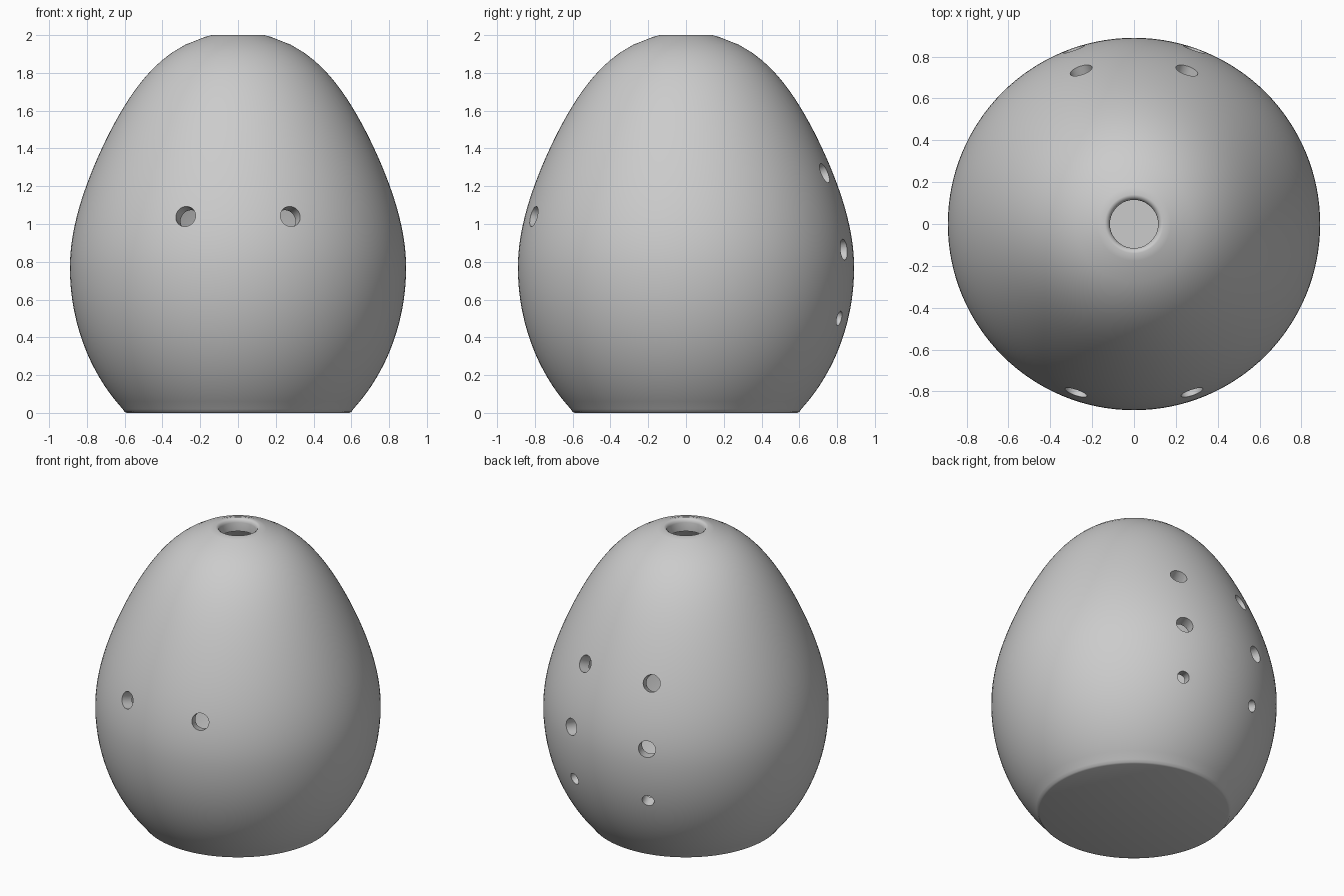
import bpy, bmesh, math
from mathutils import Vector

cube = bpy.data.objects.get("Cube")
if cube:
    bpy.data.objects.remove(cube, do_unlink=True)

WALL = 0.08
WIDEST = 0.77          # height of the widest ring
SEGMENTS = 128

clay = bpy.data.materials.new("plain_grey")
clay.use_nodes = True
clay.diffuse_color = (0.6, 0.6, 0.6, 1)
clay.node_tree.nodes["Principled BSDF"].inputs["Base Color"].default_value = (0.6, 0.6, 0.6, 1)


def egg_radius(z):
    """Outer radius: a rounder lower half and a more pointed upper half."""
    if z < WIDEST:
        return 0.89 * math.sqrt(1 - ((z - WIDEST) / 1.03) ** 2)
    t = (z - WIDEST) / 1.245
    return 0.89 * math.sqrt(1 - t * t) * (1 - 0.12 * t * t * (1 - t) * 4)


def egg_normal(z):
    """Outward direction in the (radius, height) plane."""
    slope = (egg_radius(z + 0.01) - egg_radius(z - 0.01)) / 0.02
    return Vector((1, -slope)).normalized()


def lathe(name, profile):
    bm = bmesh.new()
    verts = [bm.verts.new((r, 0, z)) for r, z in profile]
    edges = [bm.edges.new(pair) for pair in zip(verts, verts[1:])]
    bmesh.ops.spin(bm, geom=verts + edges, cent=(0, 0, 0), axis=(0, 0, 1),
                   angle=math.tau, steps=SEGMENTS, use_merge=False)
    bmesh.ops.remove_doubles(bm, verts=bm.verts, dist=0.0002)
    bmesh.ops.recalc_face_normals(bm, faces=bm.faces)
    mesh = bpy.data.meshes.new(name)
    bm.to_mesh(mesh)
    bm.free()
    obj = bpy.data.objects.new(name, mesh)
    bpy.context.collection.objects.link(obj)
    mesh.materials.append(clay)
    return obj


# Closed hollow section: base, outside, rounded mouth, inside, inner floor
heights = [0.02 + 1.97 * i / 48 for i in range(49)]
outer = [Vector((egg_radius(z), z)) for z in heights]
inner = [p - WALL * egg_normal(p.y) for p in outer]
inner = [p for p in inner if p.x > 0.13 and p.y > WALL + 0.01]
profile = [(0, 0), (0.588, 0), (0.6, 0.005)] + [tuple(p) for p in outer]
profile += [(0.14, 2.0), (0.13, 1.998), (0.12, 1.99), (0.115, 1.975), (0.115, 1.915)]
profile += [tuple(p) for p in reversed(inner)] + [(inner[0].x - 0.01, WALL), (0, WALL)]
shell = lathe("egg_shell", profile)

# Holes drilled square to the surface: height, radius, side of the body
holes = [(1.04, 0.055, -1), (1.27, 0.055, 1), (0.865, 0.055, 1), (0.5, 0.039, 1)]
turn = math.radians(19)
cutters = []
for z, radius, side in holes:
    for hand in (-1, 1):
        out, up = egg_normal(z)
        across, along = hand * math.sin(turn), side * math.cos(turn)
        r = egg_radius(z)
        bpy.ops.mesh.primitive_cylinder_add(vertices=40, radius=radius, depth=0.36,
                                            location=(across * r, along * r, z))
        drill = bpy.context.object
        drill.name = "hole_cutter"
        drill.hide_render = True
        axis = Vector((across * out, along * out, up))
        drill.rotation_euler = axis.to_track_quat("Z", "Y").to_euler()
        drill.data.materials.append(clay)
        cutters.append(drill)

bpy.ops.object.select_all(action="DESELECT")
shell.select_set(True)
bpy.context.view_layer.objects.active = shell
for drill in cutters:
    cut = shell.modifiers.new("hole", "BOOLEAN")
    cut.operation = "DIFFERENCE"
    cut.solver = "EXACT"
    cut.object = drill
    bpy.ops.object.modifier_apply(modifier=cut.name)
    bpy.data.objects.remove(drill, do_unlink=True)

bpy.ops.object.shade_smooth_by_angle(angle=math.radians(40))
